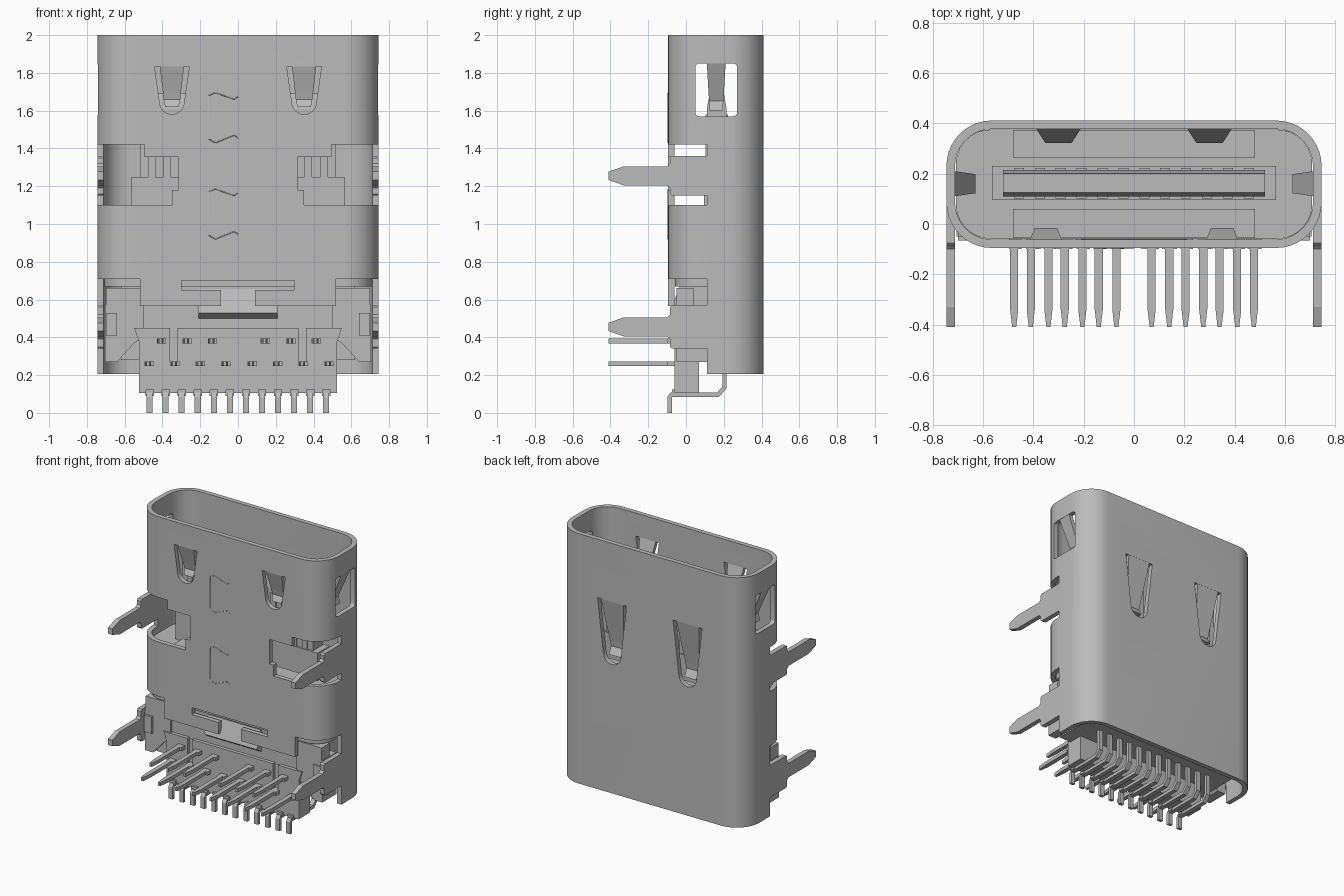
import bpy, bmesh, math
from mathutils import Vector

cube = bpy.data.objects.get("Cube")
if cube:
    bpy.data.objects.remove(cube, do_unlink=True)

steel = bpy.data.materials.new("plain_grey")
steel.use_nodes = True
GREY = (0.5, 0.5, 0.5, 1)
steel.diffuse_color = GREY
steel.node_tree.nodes["Principled BSDF"].inputs["Base Color"].default_value = GREY


def finish(name, bm, smooth=False):
    bmesh.ops.recalc_face_normals(bm, faces=bm.faces)
    mesh = bpy.data.meshes.new(name)
    bm.to_mesh(mesh)
    bm.free()
    mesh.materials.append(steel)
    ob = bpy.data.objects.new(name, mesh)
    bpy.context.collection.objects.link(ob)
    if smooth:
        smooth_by_angle(ob)
    return ob


def smooth_by_angle(ob):
    bpy.ops.object.select_all(action='DESELECT')
    ob.select_set(True)
    bpy.context.view_layer.objects.active = ob
    bpy.ops.object.shade_smooth_by_angle(angle=math.radians(30))


def add_prism(bm, pts, axis, a, b):
    """Extrude a 2D outline along an axis; the outline uses the other two axes in order."""
    def place(p, t):
        c = list(p)
        c.insert("xyz".index(axis), t)
        return bm.verts.new(c)
    low, high = [place(p, a) for p in pts], [place(p, b) for p in pts]
    bm.faces.new(low)
    bm.faces.new(high)
    bridge(bm, low, high)


def bridge(bm, r, s):
    for i in range(len(r)):
        j = (i + 1) % len(r)
        bm.faces.new((r[i], r[j], s[j], s[i]))


def prism(name, pts, axis, a, b, smooth=False):
    bm = bmesh.new()
    add_prism(bm, pts, axis, a, b)
    return finish(name, bm, smooth)


def rect(x0, x1, y0, y1):
    return [(x0, y0), (x1, y0), (x1, y1), (x0, y1)]


def box(name, x0, x1, y0, y1, z0, z1):
    return prism(name, rect(x0, x1, y0, y1), 'z', z0, z1)


def round_rect(cx, cy, hx, hy, r, n=10):
    pts = []
    for q, (sx, sy) in enumerate([(1, 1), (-1, 1), (-1, -1), (1, -1)]):
        for i in range(n + 1):
            a = math.pi / 2 * (q + i / n)
            pts.append((cx + sx * (hx - r) + r * math.cos(a),
                        cy + sy * (hy - r) + r * math.sin(a)))
    return pts


def u_shape(cx, top, bottom, w_top, w_low):
    """Tapered slot outline with a rounded lower end."""
    arc = [(cx - w_low * math.cos(a), bottom + w_low * (1 - math.sin(a)))
           for a in [math.pi * i / 8 for i in range(9)]]
    return [(cx + w_top, top), (cx - w_top, top)] + arc


def flip(pts):
    return [(-x, z) for x, z in pts]


# Shell: rounded tube with windows cut out
CY, WALL = 0.158, 0.034
outer = round_rect(0, CY, 0.745, 0.253, 0.18)
inner = round_rect(0, CY, 0.745 - WALL, 0.253 - WALL, 0.18 - WALL)
bm = bmesh.new()
rings = [[bm.verts.new((x, y, z)) for x, y in ring]
         for ring, z in ((outer, 0.205), (outer, 2), (inner, 2), (inner, 0.205))]
for k in range(4):
    bridge(bm, rings[k], rings[(k + 1) % 4])
shell = finish("shell", bm)

cut = bmesh.new()
half = [(1, 0.71), (0.52, 0.71), (0.52, 0.565), (0.09, 0.565),
        (0.09, 0.65), (0.30, 0.65), (0.30, 0.70)]
add_prism(cut, [(1, 0)] + half + flip(half)[::-1] + [(-1, 0)], 'y', -0.3, 0.11)
notch = [(1, 1.1), (0.35, 1.1), (0.35, 1.18), (0.315, 1.18),
         (0.315, 1.355), (0.495, 1.355), (0.495, 1.42), (1, 1.42)]
for s in (1, -1):
    add_prism(cut, notch if s > 0 else flip(notch), 'y', -0.3, 0.11)
    add_prism(cut, u_shape(0.35 * s, 1.835, 1.58, 0.092, 0.065), 'y', -0.3, 0.02)
    add_prism(cut, u_shape(0.30 * s, 1.58, 1.13, 0.115, 0.07), 'y', 0.3, 0.6)
    add_prism(cut, round_rect(0.16, 1.71, 0.11, 0.14, 0.02, 4), 'x', 0.6 * s, 0.9 * s)
cutter = finish("shell_cutter", cut)
cutter.hide_render = True
mod = shell.modifiers.new("openings", 'BOOLEAN')
mod.operation, mod.solver, mod.object = 'DIFFERENCE', 'EXACT', cutter
bpy.context.view_layer.objects.active = shell
bpy.ops.object.modifier_apply(modifier=mod.name)
bpy.data.objects.remove(cutter, do_unlink=True)
smooth_by_angle(shell)


# Spring fingers bent inward from the shell
def spring(name, origin, inward, sections):
    bm = bmesh.new()
    n = Vector(inward)
    side = Vector((n.y, n.x, 0))
    loops = []
    for z, w, d in sections:
        loops.append([bm.verts.new(Vector(origin) + Vector((0, 0, z)) + side * sx * w + n * (d + t))
                      for sx, t in ((-1, 0), (1, 0), (1, 0.03), (-1, 0.03))])
    for a, b in zip(loops, loops[1:]):
        bridge(bm, a, b)
    bm.faces.new(loops[0])
    bm.faces.new(loops[-1])
    finish(name, bm)


for s, label in ((1, "left"), (-1, "right")):
    spring("front_spring_" + label, (0.35 * s, -0.095, 0), (0, 1, 0),
           [(1.84, 0.065, 0), (1.70, 0.048, 0.04), (1.66, 0.044, 0.05), (1.62, 0.036, 0.03)])
    spring("back_spring_" + label, (0.30 * s, 0.411, 0), (0, -1, 0),
           [(1.585, 0.09, 0), (1.27, 0.055, 0.055), (1.23, 0.05, 0.06), (1.18, 0.045, 0.03)])
    spring("side_spring_" + label, (0.745 * s, 0.16, 0), (-s, 0, 0),
           [(1.855, 0.05, 0), (1.65, 0.038, 0.085), (1.60, 0.035, 0.07)])

    # Board legs folded from the shell sides
    for name, c, h in (("upper_leg_", 1.255, 0.105), ("lower_leg_", 0.455, 0.115)):
        edge = [(-0.41, 0.022), (-0.33, 0.05), (-0.10, 0.05), (-0.085, 0.065),
                (-0.085, h - 0.01), (-0.075, h), (0.13, h)]
        leg = [(y, c + z) for y, z in edge] + [(y, c - z) for y, z in edge[::-1]]
        prism(name + label, leg, 'x', 0.711 * s, 0.745 * s)

    # Plastic wings beside the pin block
    wing = [(0.50, 0.57), (0.705, 0.57), (0.705, 0.27), (0.64, 0.27), (0.55, 0.37), (0.50, 0.40)]
    prism("wing_" + label, wing if s > 0 else flip(wing), 'y', -0.05, 0.11)
    box("wing_rib_" + label, 0.64 * s, 0.70 * s, -0.065, -0.04, 0.41, 0.53)
    box("wing_top_" + label, 0.50 * s, 0.70 * s, -0.05, 0.04, 0.56, 0.66)

# Plastic housing filling the shell
prism("housing", round_rect(0, CY, 0.708, 0.217, 0.14), 'z', 0.67, 1.05, True)
box("housing_core", -0.62, 0.62, -0.035, 0.372, 0.28, 0.68)
prism("housing_ramp", [(-0.085, 0.53), (-0.04, 0.50), (0, 0.50), (0, 0.655), (-0.04, 0.655)],
      'x', -0.21, 0.21)

# Tongue with contact strips
box("tongue_base", -0.565, 0.565, 0.095, 0.23, 1.0, 1.25)
prism("tongue", [(0.11, 1.0), (0.11, 1.61), (0.125, 1.69), (0.2, 1.69), (0.215, 1.61), (0.215, 1.0)],
      'x', -0.52, 0.52)
for i in range(12):
    x = -0.457 + 0.083 * i
    box("front_contact", x - 0.02, x + 0.02, 0.102, 0.112, 1.25, 1.58)
    box("back_contact", x - 0.02, x + 0.02, 0.213, 0.223, 1.25, 1.58)
for y0, y1 in ((-0.055, 0.06), (0.265, 0.372)):
    box("ground_plate", -0.48, 0.48, y0, y1, 1.04, 1.09)

# Pin block with two recessed grooves
comb = [(-0.525, 0.105), (0.525, 0.105), (0.525, 0.38), (0.55, 0.45)]
for x0, x1 in ((0.36, 0.32), (-0.32, -0.36)):
    comb += [(x0, 0.45), (x0, 0.27), (x1, 0.27), (x1, 0.45)]
comb += [(-0.55, 0.45), (-0.525, 0.38)]
prism("pin_block_face", comb, 'y', -0.06, -0.035)
box("pin_block", -0.525, 0.525, -0.036, 0.07, 0.105, 0.44)

# Bent solder tails
tail = [(-0.097, 0), (-0.097, 0.085), (-0.082, 0.108), (0.165, 0.108), (0.193, 0.14), (0.193, 0.32),
        (0.215, 0.32), (0.215, 0.13), (0.175, 0.085), (-0.075, 0.085), (-0.075, 0)]
for i in range(12):
    x = -0.468 + 0.085 * i
    prism("solder_tail", tail, 'x', x - 0.016, x + 0.016)
    box("tail_collar", x - 0.022, x + 0.022, -0.075, -0.04, 0.09, 0.125)

# Two rows of straight board pins
for z, row in ((0.38, (0.14, 0.275, 0.41)), (0.26, (0.07, 0.205, 0.34, 0.476))):
    for px in row:
        for x in (px, -px):
            w = 0.016
            outline = [(x - w, 0), (x - w, -0.34), (x - w / 2, -0.41),
                       (x + w / 2, -0.41), (x + w, -0.34), (x + w, 0)]
            prism("board_pin", outline, 'z', z - 0.013, z + 0.013)
            box("pin_collar", x - 0.02, x + 0.03, -0.10, -0.05, z - 0.013, z + 0.013)

# Interlocking seam lines on the front
for z0 in (0.92, 1.43):
    path = [(0, 0.245), (-0.02, 0.23), (-0.12, 0.265), (-0.155, 0.25),
            (-0.155, 0.02), (-0.12, 0.0), (-0.02, 0.04), (0, 0.025)]
    curve = bpy.data.curves.new("seam_line", 'CURVE')
    curve.dimensions = '3D'
    curve.bevel_depth, curve.bevel_resolution = 0.003, 0
    line = curve.splines.new('POLY')
    line.points.add(len(path) - 1)
    for p, (x, z) in zip(line.points, path):
        p.co = (x, -0.0945, z0 + z, 1)
    curve.materials.append(steel)
    bpy.context.collection.objects.link(bpy.data.objects.new("seam_line", curve))
